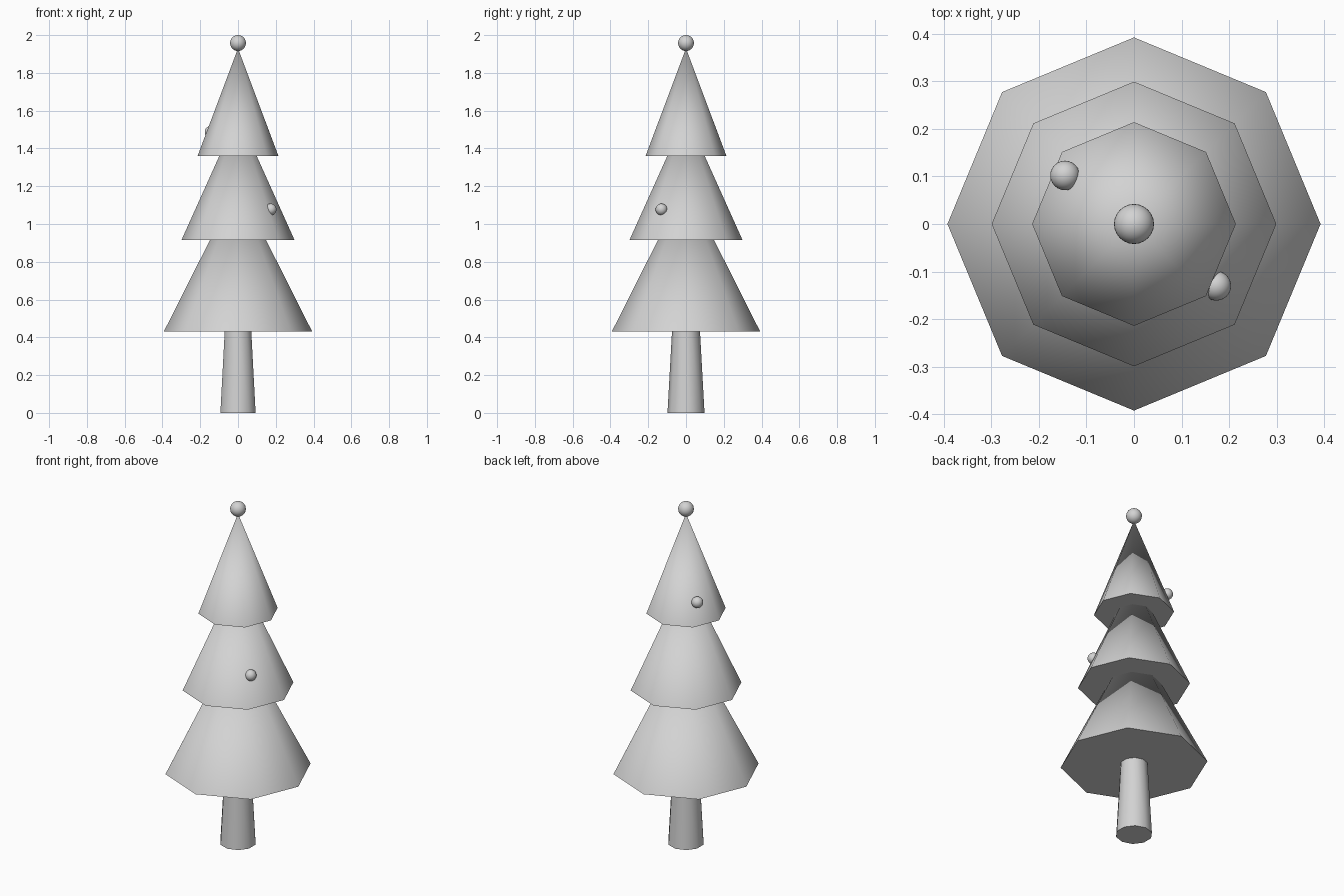
import bpy, math

if "Cube" in bpy.data.objects:
    bpy.data.objects.remove(bpy.data.objects["Cube"])

grey = bpy.data.materials.new("light grey")
grey.diffuse_color = (0.65, 0.65, 0.65, 1)
grey.use_nodes = True
grey.node_tree.nodes["Principled BSDF"].inputs["Base Color"].default_value = grey.diffuse_color


def finish(name, angle):
    ob = bpy.context.object
    ob.name = name
    ob.data.materials.append(grey)
    bpy.ops.object.shade_smooth_by_angle(angle=math.radians(angle))


def cone(name, sides, r1, r2, z1, z2):
    bpy.ops.mesh.primitive_cone_add(vertices=sides, radius1=r1, radius2=r2,
                                    depth=z2 - z1, location=(0, 0, (z1 + z2) / 2))
    finish(name, 60)


def ball(name, r, loc):
    bpy.ops.mesh.primitive_uv_sphere_add(segments=24, ring_count=16, radius=r, location=loc)
    finish(name, 60)


# Trunk: tapered, ten sides
cone("trunk", 10, 0.098, 0.073, 0, 0.45)

# Foliage: three stacked eight-sided cones
cone("lower_foliage", 8, 0.392, 0, 0.432, 1.21)
cone("middle_foliage", 8, 0.299, 0, 0.916, 1.58)
cone("upper_foliage", 8, 0.214, 0, 1.36, 1.93)

# Ball on the tip and two baubles
ball("tip_ball", 0.042, (0, 0, 1.958))
ball("front_bauble", 0.031, (0.173, -0.13, 1.077))
ball("back_bauble", 0.031, (-0.145, 0.102, 1.487))
